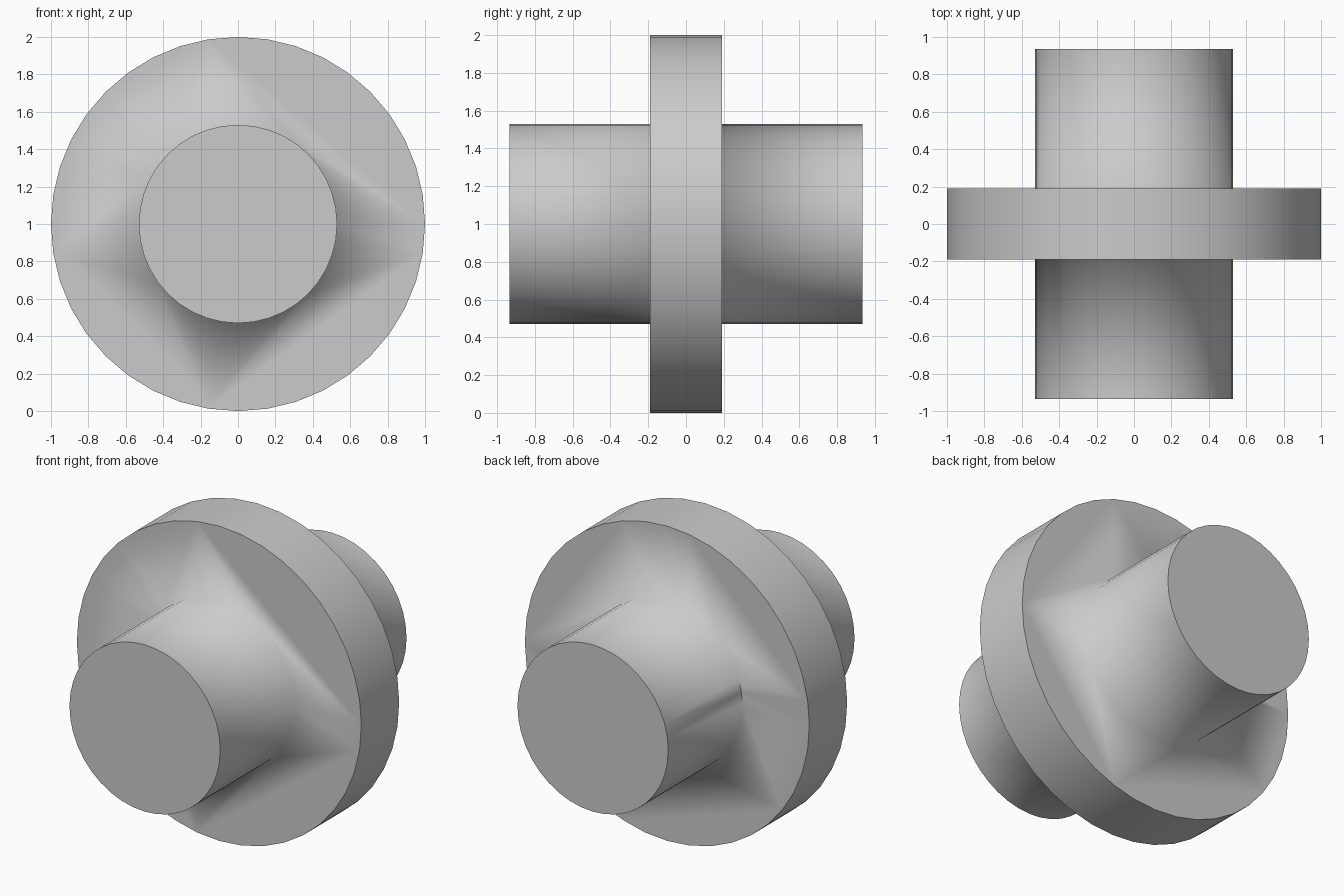
import bpy, math

if "Cube" in bpy.data.objects:
    bpy.data.objects.remove(bpy.data.objects["Cube"])


def cylinder(name, radius, half_len, sides):
    # Round part lying along y, centred at z = 1
    bpy.ops.mesh.primitive_cylinder_add(
        vertices=sides, radius=radius, depth=2 * half_len,
        location=(0, 0, 1), rotation=(math.pi / 2, 0, 0))
    ob = bpy.context.object
    ob.name = name
    bpy.ops.object.shade_smooth_by_angle(angle=math.radians(30))
    return ob


# Wide central disc and the shaft passing through it
disc = cylinder("flange_disc", 1.0, 0.19, 40)
shaft = cylinder("shaft", 0.53, 0.935, 40)

# Fuse the two into one clean solid
mod = disc.modifiers.new("fuse_shaft", 'BOOLEAN')
mod.operation = 'UNION'
mod.solver = 'EXACT'
mod.object = shaft
bpy.context.view_layer.objects.active = disc
bpy.ops.object.modifier_apply(modifier=mod.name)
bpy.data.objects.remove(shaft)
disc.name = "flanged_shaft"
